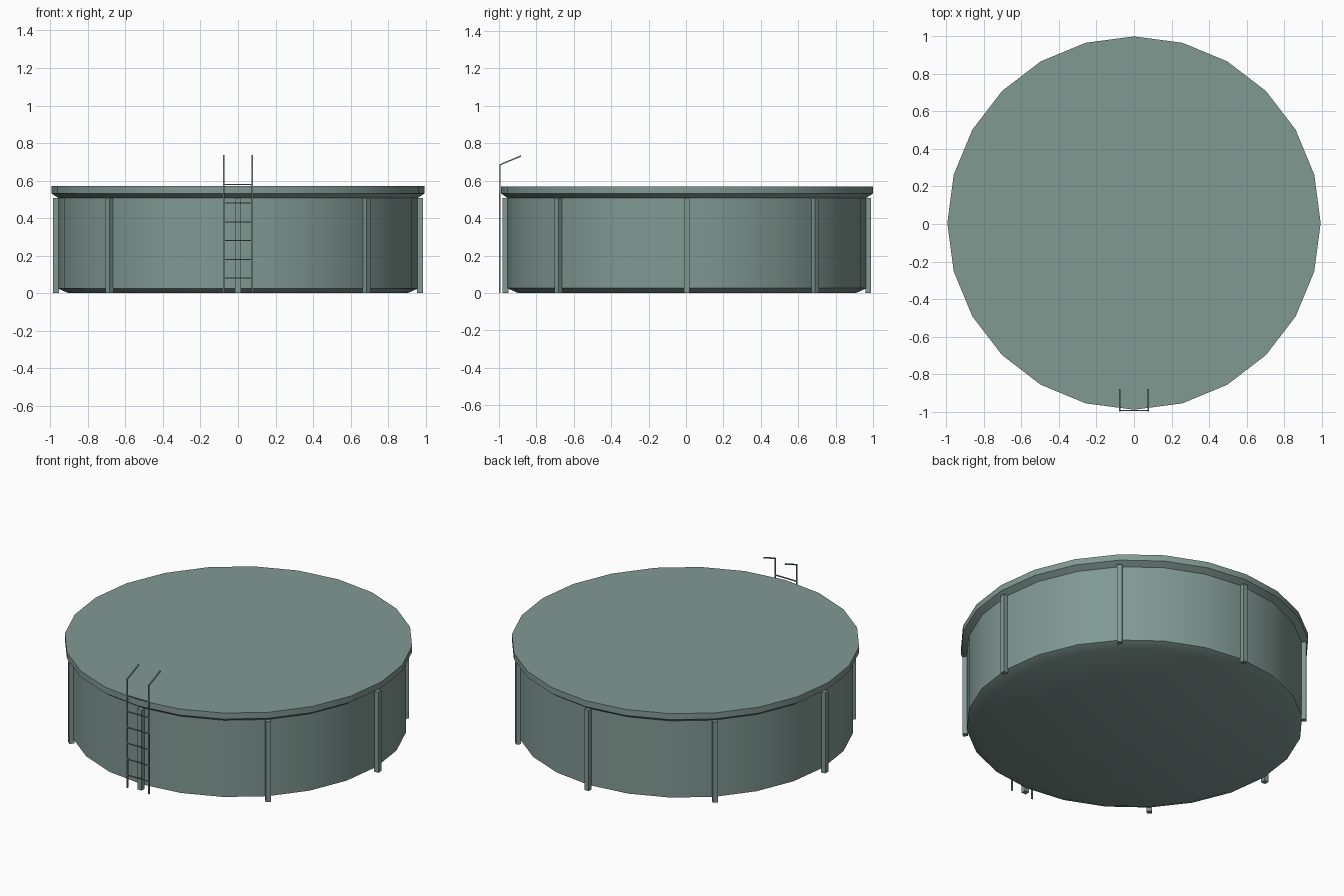
import bpy, bmesh, math
from mathutils import Vector

if "Cube" in bpy.data.objects:
    bpy.data.objects.remove(bpy.data.objects["Cube"])

CY = 0.005   # pool centre in y (the ladder sticks out in front)
SIDES = 24

mat = bpy.data.materials.new("grey green")
mat.diffuse_color = (0.22, 0.32, 0.29, 1)
mat.use_nodes = True
mat.node_tree.nodes["Principled BSDF"].inputs["Base Color"].default_value = mat.diffuse_color


def finish(name, bm, smooth=False):
    bmesh.ops.recalc_face_normals(bm, faces=bm.faces)
    me = bpy.data.meshes.new(name)
    bm.to_mesh(me)
    bm.free()
    ob = bpy.data.objects.new(name, me)
    bpy.context.collection.objects.link(ob)
    me.materials.append(mat)
    if smooth:
        bpy.ops.object.select_all(action='DESELECT')
        ob.select_set(True)
        bpy.context.view_layer.objects.active = ob
        bpy.ops.object.shade_smooth_by_angle(angle=math.radians(30))
    return ob


def lathe(name, profile):
    """Closed solid of revolution from (radius, z) rings, capped at both ends."""
    bm = bmesh.new()
    rings = []
    for r, z in profile:
        rings.append([bm.verts.new((r * math.cos(i * math.tau / SIDES),
                                    CY + r * math.sin(i * math.tau / SIDES), z))
                      for i in range(SIDES)])
    for a, b in zip(rings, rings[1:]):
        for i in range(SIDES):
            j = (i + 1) % SIDES
            bm.faces.new((a[i], a[j], b[j], b[i]))
    bm.faces.new(rings[0])
    bm.faces.new(rings[-1])
    return finish(name, bm, True)


def tube(bm, path, r):
    """Square tube along a path that lies in a plane of constant x or runs along x."""
    pts = [Vector(p) for p in path]
    rings = []
    for k, p in enumerate(pts):
        d_in = (p - pts[k - 1]).normalized() if k else None
        d_out = (pts[k + 1] - p).normalized() if k < len(pts) - 1 else None
        d = ((d_in or d_out) + (d_out or d_in)).normalized()
        u = Vector((0, 0, 1)) if abs(d.x) > 0.9 else Vector((1, 0, 0))
        v = d.cross(u)
        rings.append([bm.verts.new(p + u * a * r + v * b * r)
                      for a, b in ((1, 1), (-1, 1), (-1, -1), (1, -1))])
    for a, b in zip(rings, rings[1:]):
        for i in range(4):
            j = (i + 1) % 4
            bm.faces.new((a[i], a[j], b[j], b[i]))
    bm.faces.new(rings[0])
    bm.faces.new(rings[-1])


# Pool body: chamfered foot, wall, flared rim and flat cover
lathe("pool_body", [(0.905, 0.0), (0.96, 0.025), (0.96, 0.508),
                    (0.995, 0.532), (0.995, 0.57)])

# Eight upright posts around the wall
for k in range(8):
    a = k * math.tau / 8
    bm = bmesh.new()
    bmesh.ops.create_cube(bm, size=1)
    bmesh.ops.scale(bm, vec=(0.03, 0.03, 0.508), verts=bm.verts)
    post = finish(f"wall_post_{k + 1}", bm)
    post.location = (0.97 * math.cos(a), CY + 0.97 * math.sin(a), 0.254)
    post.rotation_euler.z = a

# Ladder rails with handles bent in over the rim
for side, s in (("left", -1), ("right", 1)):
    bm = bmesh.new()
    x = s * 0.075
    tube(bm, [(x, -0.995, 0), (x, -0.995, 0.685), (x, -0.882, 0.732)], 0.004)
    finish(f"ladder_rail_{side}", bm)

# Ladder rungs
for k in range(6):
    bm = bmesh.new()
    z = 0.08 + 0.1 * k
    tube(bm, [(-0.075, -0.995, z), (0.075, -0.995, z)], 0.003)
    finish(f"ladder_rung_{k + 1}", bm)
